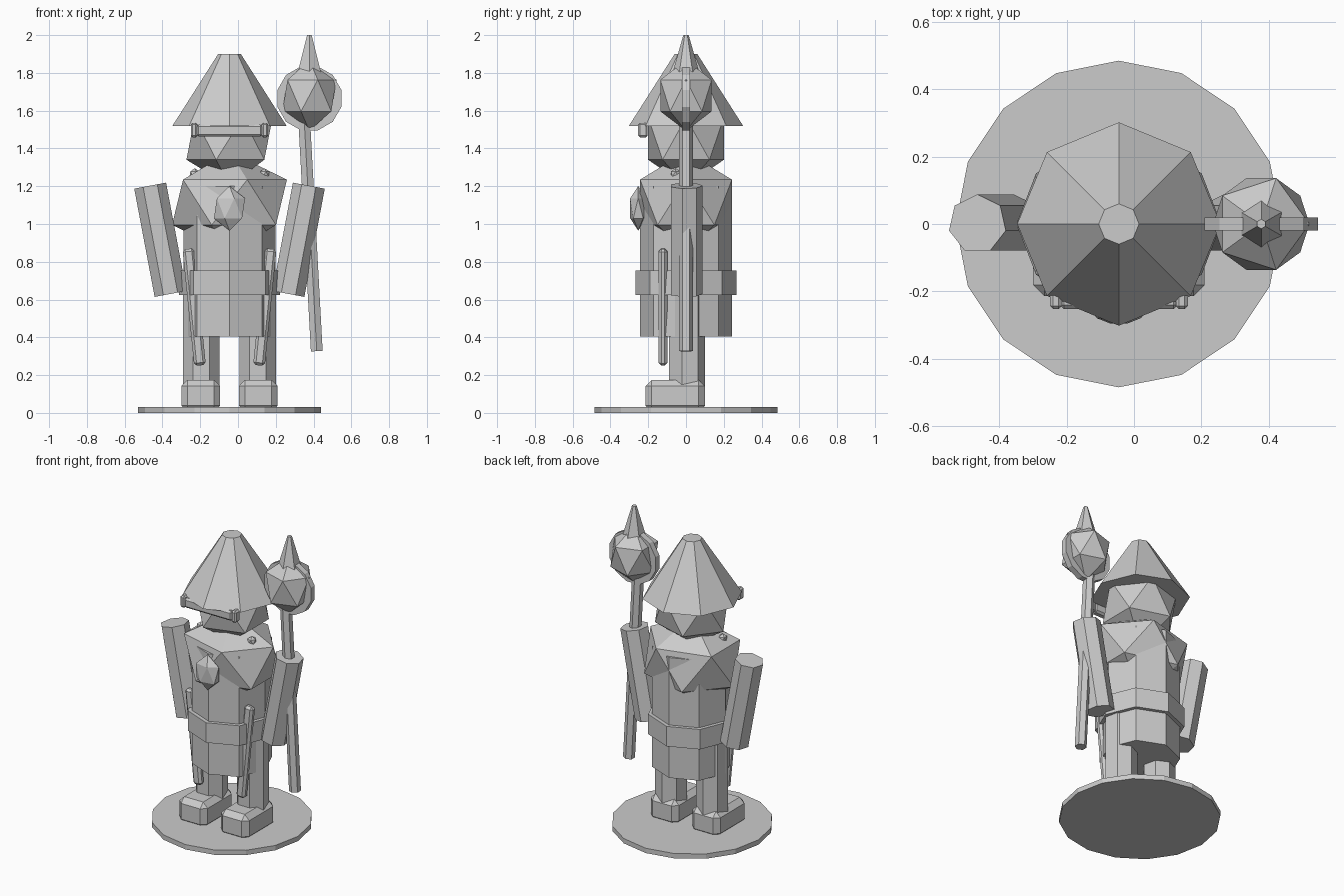
import bpy
from mathutils import Vector

cube = bpy.data.objects.get("Cube")
if cube:
    bpy.data.objects.remove(cube, do_unlink=True)

grey = bpy.data.materials.new("light_grey")
grey.use_nodes = True
grey.diffuse_color = (0.6, 0.6, 0.6, 1)
grey.node_tree.nodes["Principled BSDF"].inputs["Base Color"].default_value = (0.6, 0.6, 0.6, 1)

CX = -0.045  # body axis


def finish(name):
    ob = bpy.context.object
    ob.name = name
    ob.data.materials.append(grey)
    return ob


def rod(name, sides, r_bottom, bottom, top, r_top=None):
    """Tapered prism between two points."""
    a, b = Vector(bottom), Vector(top)
    bpy.ops.mesh.primitive_cone_add(vertices=sides, radius1=r_bottom,
                                    radius2=r_bottom if r_top is None else r_top,
                                    depth=(b - a).length, location=(a + b) / 2)
    ob = finish(name)
    # lean sideways only, so the prism keeps its facing
    d = b - a
    ob.rotation_euler.y = Vector((d.z, d.x)).angle_signed(Vector((1, 0)))
    return ob


def gem(name, center, radii):
    bpy.ops.mesh.primitive_ico_sphere_add(subdivisions=1, radius=1, location=center)
    ob = finish(name)
    ob.scale = radii
    return ob


def block(name, center, size, bevel, lean=0):
    bpy.ops.mesh.primitive_cube_add(size=1, location=center)
    ob = finish(name)
    ob.scale = size
    bpy.ops.object.transform_apply(location=False, rotation=False, scale=True)
    ob.rotation_euler.y = lean
    mod = ob.modifiers.new("bevel", "BEVEL")
    mod.width = bevel
    mod.segments = 1
    return ob


# base and body
rod("base", 16, 0.485, (CX, 0, 0), (CX, 0, 0.032))
rod("torso", 8, 0.243, (CX, 0, 0.405), (CX, 0, 1.2))
rod("belt", 8, 0.268, (CX, 0, 0.623), (CX, 0, 0.755))
gem("mantle", (CX, 0, 1.115), (0.34, 0.286, 0.268))
gem("chest_ornament", (CX, -0.253, 1.083), (0.092, 0.05, 0.118))

# head and hat
gem("head", (CX, 0, 1.452), (0.255, 0.236, 0.25))
rod("hat", 8, 0.302, (CX, 0, 1.52), (CX, 0, 1.9), 0.06)
block("visor", (CX, -0.228, 1.495), (0.35, 0.05, 0.065), 0.012)

# paired parts
for side, word in ((-1, "right"), (1, "left")):
    def at(x, y, z):
        return (CX + side * x, y, z)
    rod(word + "_leg", 7, 0.1, at(0.15, 0, 0.1), at(0.15, 0, 0.7))
    block(word + "_boot", at(0.152, -0.057, 0.09), (0.205, 0.315, 0.17), 0.033)
    rod(word + "_arm", 7, 0.088, at(0.312, 0, 0.63), at(0.42, 0, 1.203))
    block(word + "_scabbard", at(0.187, -0.122, 0.56), (0.062, 0.046, 0.62), 0.014, side * 0.1)
    block(word + "_visor_end", at(0.187, -0.228, 1.497), (0.036, 0.05, 0.078), 0.01)
    gem(word + "_stud", at(0.185, -0.055, 1.265), (0.03, 0.03, 0.03))

# staff with ringed head and spike
SX = 0.378
rod("staff", 6, 0.036, (0.417, 0, 0.327), (0.345, 0, 1.65))
gem("staff_head", (SX, 0, 1.68), (0.16, 0.16, 0.187))
ring = rod("staff_ring", 12, 0.175, (SX, 0, 1.645), (SX, 0, 1.685))
ring.rotation_euler = (1.5708, 0.2618, 0)
rod("staff_spike", 6, 0.08, (SX, 0, 1.77), (SX, 0, 2.0), 0.014)
